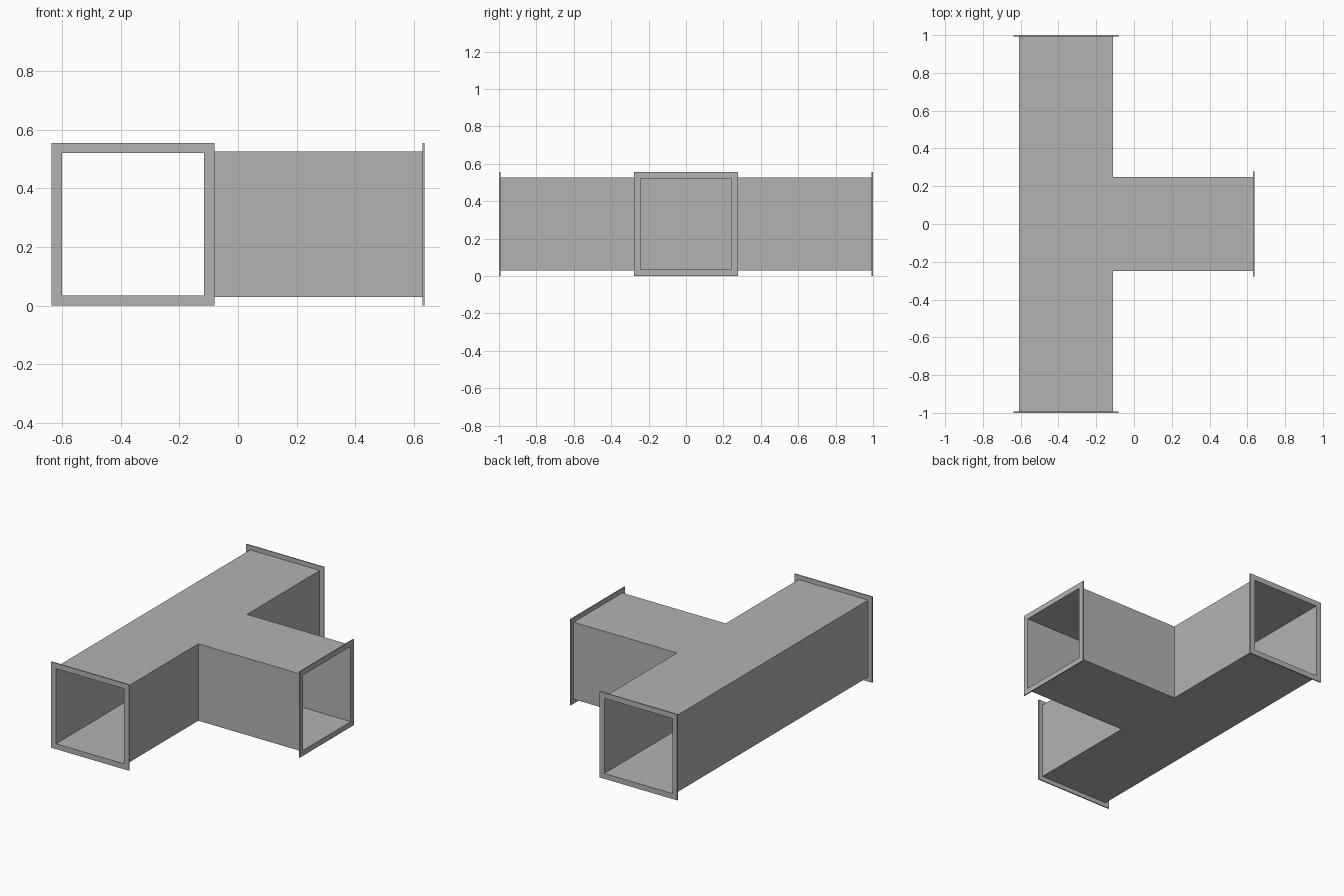
import bpy, bmesh
from mathutils import Matrix, Vector

cube = bpy.data.objects.get("Cube")
if cube:
    bpy.data.objects.remove(cube, do_unlink=True)

OUTER, INNER, FLANGE = 0.249, 0.243, 0.278   # half widths of duct and flange
THICK = 0.007                                # flange thickness
CX, CZ = -0.359, 0.278                       # axis of the main duct
END_X, END_Y = 0.637, 1.0                    # open ends

metal = bpy.data.materials.new("galvanised grey")
metal.use_nodes = True
grey = (0.45, 0.45, 0.45, 1)
metal.diffuse_color = grey
metal.node_tree.nodes["Principled BSDF"].inputs["Base Color"].default_value = grey


def finish(bm, name):
    mesh = bpy.data.meshes.new(name)
    bm.to_mesh(mesh)
    bm.free()
    mesh.materials.append(metal)
    obj = bpy.data.objects.new(name, mesh)
    bpy.context.collection.objects.link(obj)
    return obj


def tee_skin(bm, h, inward):
    """Open-ended tee of half width h, facing outward or inward."""
    outline = [(CX - h, -END_Y), (CX + h, -END_Y), (CX + h, -h), (END_X, -h),
               (END_X, h), (CX + h, h), (CX + h, END_Y), (CX - h, END_Y)]
    low = [bm.verts.new((x, y, CZ - h)) for x, y in outline]
    high = [bm.verts.new((x, y, CZ + h)) for x, y in outline]
    faces = [bm.faces.new(high), bm.faces.new(low[::-1])]
    for i in range(len(outline)):
        j = (i + 1) % len(outline)
        if i in (0, 3, 6):      # the three open ends
            continue
        faces.append(bm.faces.new((low[i], low[j], high[j], high[i])))
    if inward:
        bmesh.ops.reverse_faces(bm, faces=faces)


# Sheet-metal tee duct with inner and outer skins
bm = bmesh.new()
tee_skin(bm, OUTER, False)
tee_skin(bm, INNER, True)
finish(bm, "tee_duct")


def flange(name, centre, outward):
    """Square frame whose outer face lies on the open end."""
    out = Vector(outward)
    side = Vector((0, 0, 1)).cross(out)
    place = Matrix((side, Vector((0, 0, 1)), out)).transposed().to_4x4()
    place.translation = centre
    bm = bmesh.new()
    corners = [(-1, -1), (1, -1), (1, 1), (-1, 1)]
    rings = [[bm.verts.new((u * r, v * r, w)) for u, v in corners]
             for r, w in ((INNER, 0), (FLANGE, 0), (FLANGE, -THICK), (INNER, -THICK))]
    for a, b in zip(rings, rings[1:] + rings[:1]):
        for i in range(4):
            j = (i + 1) % 4
            bm.faces.new((a[i], b[i], b[j], a[j]))
    bmesh.ops.recalc_face_normals(bm, faces=bm.faces)
    bm.transform(place)
    finish(bm, name)


# Connection flanges on the three openings
flange("front_flange", (CX, -END_Y, CZ), (0, -1, 0))
flange("back_flange", (CX, END_Y, CZ), (0, 1, 0))
flange("branch_flange", (END_X, 0, CZ), (1, 0, 0))
